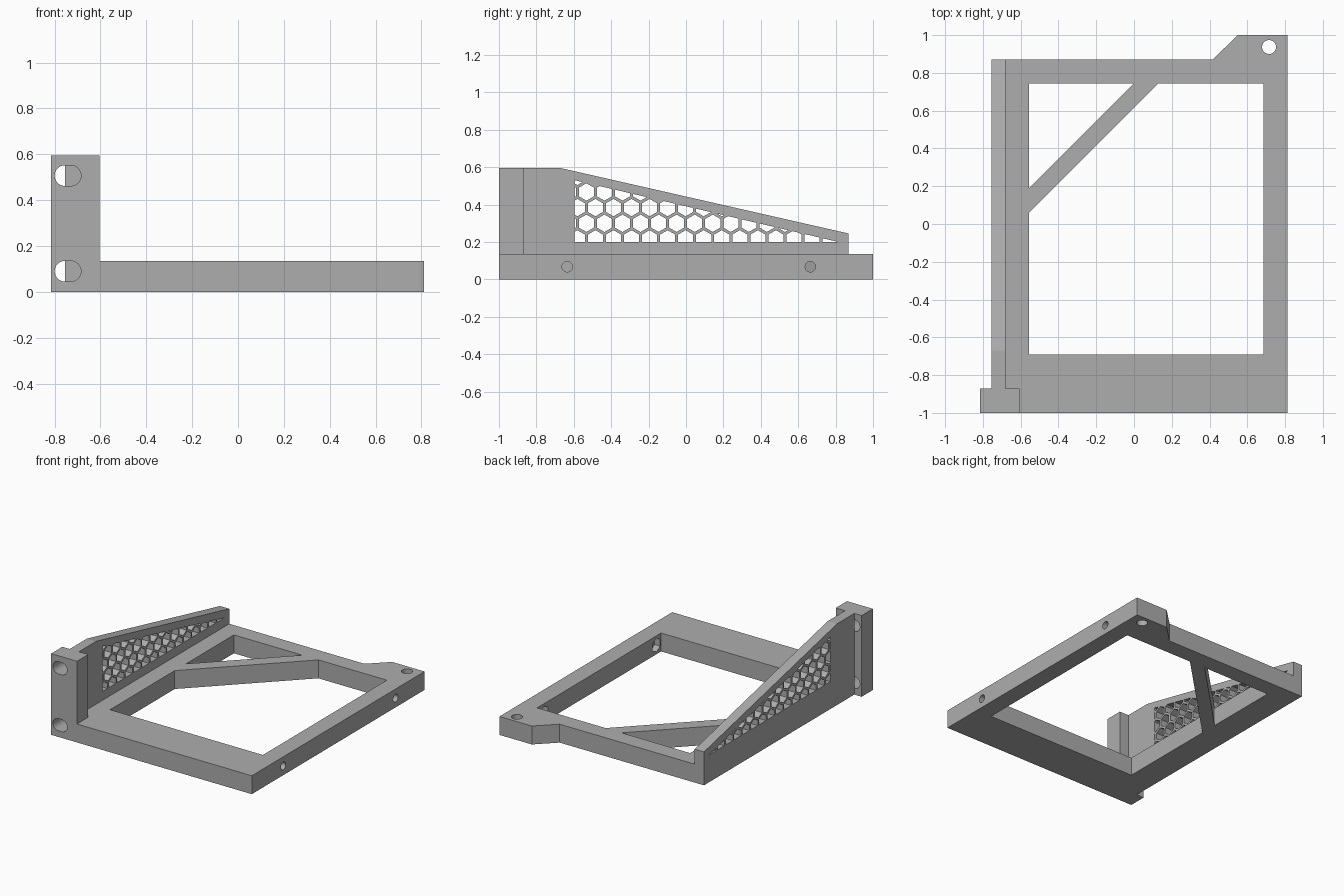
import bpy, bmesh, math
from mathutils import Matrix, Vector

if "Cube" in bpy.data.objects:
    bpy.data.objects.remove(bpy.data.objects["Cube"])

grey = bpy.data.materials.new("plain grey")
grey.diffuse_color = (0.42, 0.42, 0.42, 1)
grey.use_nodes = True
grey.node_tree.nodes["Principled BSDF"].inputs["Base Color"].default_value = grey.diffuse_color

# Axes for a profile drawn in (u, v) and extruded along w
FLAT = Matrix(((1, 0, 0), (0, 1, 0), (0, 0, 1)))      # u=x v=y w=z
SIDE = Matrix(((0, 0, 1), (1, 0, 0), (0, 1, 0)))      # u=y v=z w=x
FRONT = Matrix(((1, 0, 0), (0, 0, -1), (0, 1, 0)))    # u=x v=z w=-y


def ring(u, v, r, n, start=0.0):
    return [(u + r * math.cos(start + math.tau * i / n),
             v + r * math.sin(start + math.tau * i / n)) for i in range(n)]


def slot(u0, u1, v, r, n=16):
    arc = [math.pi * i / n - math.pi / 2 for i in range(n + 1)]
    return ([(u1 - r + r * math.cos(a), v + r * math.sin(a)) for a in arc] +
            [(u0 + r - r * math.cos(a), v - r * math.sin(a)) for a in arc])


def prism(name, axes, w0, w1, *loops):
    """Extrude an outline (first loop) with holes (other loops) from w0 to w1."""
    cu = bpy.data.curves.new(name, 'CURVE')
    cu.dimensions, cu.fill_mode, cu.extrude = '2D', 'BOTH', abs(w1 - w0) / 2
    for loop in loops:
        sp = cu.splines.new('POLY')
        sp.points.add(len(loop) - 1)
        for p, (u, v) in zip(sp.points, loop):
            p.co = (u, v, 0, 1)
        sp.use_cyclic_u = True
    tmp = bpy.data.objects.new(name + "_profile", cu)
    bpy.context.collection.objects.link(tmp)
    dg = bpy.context.evaluated_depsgraph_get()
    me = bpy.data.meshes.new_from_object(tmp.evaluated_get(dg))
    bpy.data.objects.remove(tmp)
    me.transform(axes.to_4x4() @ Matrix.Translation((0, 0, (w0 + w1) / 2)))
    bm = bmesh.new()
    bm.from_mesh(me)
    bmesh.ops.remove_doubles(bm, verts=bm.verts, dist=1e-5)
    bmesh.ops.recalc_face_normals(bm, faces=bm.faces)
    for f in bm.faces:
        f.smooth = False
    bm.to_mesh(me)
    bm.free()
    me.materials.clear()
    me.materials.append(grey)
    ob = bpy.data.objects.new(name, me)
    bpy.context.collection.objects.link(ob)
    return ob


def combine(target, other, operation):
    mod = target.modifiers.new(operation.lower(), 'BOOLEAN')
    mod.operation, mod.solver, mod.object = operation, 'EXACT', other
    bpy.context.view_layer.objects.active = target
    bpy.ops.object.modifier_apply(modifier=mod.name)
    bpy.data.objects.remove(other)


def clip(poly, window):
    """Clip a convex polygon to a convex counter-clockwise window."""
    for i, a in enumerate(window):
        b = window[(i + 1) % len(window)]
        dist = lambda p: (b[0]-a[0]) * (p[1]-a[1]) - (b[1]-a[1]) * (p[0]-a[0])
        out = []
        for j, p in enumerate(poly):
            q = poly[(j + 1) % len(poly)]
            dp, dq = dist(p), dist(q)
            if dp >= 0:
                out.append(p)
            if dp * dq < 0:
                out.append(tuple(Vector(p).lerp(Vector(q), dp / (dp - dq))))
        poly = out
    return poly


def area(p):
    return abs(sum(p[i-1][0] * p[i][1] - p[i][0] * p[i-1][1] for i in range(len(p)))) / 2


# Base frame with corner tab, diagonal brace and vertical tab hole
T = 0.135
frame = prism("bracket_frame", FLAT, 0, T,
              [(-0.605, -1), (0.812, -1), (0.812, 1), (0.55, 1), (0.415, 0.87),
               (-0.755, 0.87), (-0.755, -0.87), (-0.605, -0.87)],
              [(-0.555, -0.69), (0.685, -0.69), (0.685, 0.745), (0.13, 0.745), (-0.555, 0.06)],
              [(-0.555, 0.19), (0, 0.745), (-0.555, 0.745)],
              ring(0.715, 0.937, 0.037, 32))

# Screw holes in the right rail, with hexagonal nut pockets inside
for y in (-0.635, 0.665):
    combine(frame, prism("screw_cutter", SIDE, 0.65, 0.9, ring(y, T / 2, 0.028, 24)), 'DIFFERENCE')
    combine(frame, prism("nut_cutter", SIDE, 0.65, 0.73,
                         ring(y, T / 2, 0.05, 6, math.pi / 2)), 'DIFFERENCE')

# Sloped side wall with honeycomb window
window = [(-0.595, 0.2), (0.815, 0.2), (-0.595, 0.53)]
pitch = 0.0965
cells = []
for row in range(-1, 4):
    for col in range(-3, 15):
        hexagon = ring(-0.436 + pitch * (col + 0.5 * (row % 2)),
                       0.3 + row * pitch * 0.866, 0.0465, 6, math.pi / 2)
        cell = clip(hexagon, window)
        if len(cell) > 2 and area(cell) > 1e-4:
            cells.append(cell)
wall = prism("side_wall", SIDE, -0.755, -0.68,
             [(-0.87, T), (0.87, T), (0.87, 0.245), (-0.67, 0.595), (-0.87, 0.595)], *cells)

# Front mounting ear with two slots
ear = prism("mounting_ear", FRONT, 0.87, 1.0,
            [(-0.815, 0), (-0.605, 0), (-0.605, 0.595), (-0.815, 0.595)],
            slot(-0.8, -0.685, 0.09, 0.045), slot(-0.8, -0.685, 0.507, 0.045))

# Fuse into one solid
combine(frame, wall, 'UNION')
combine(frame, ear, 'UNION')
